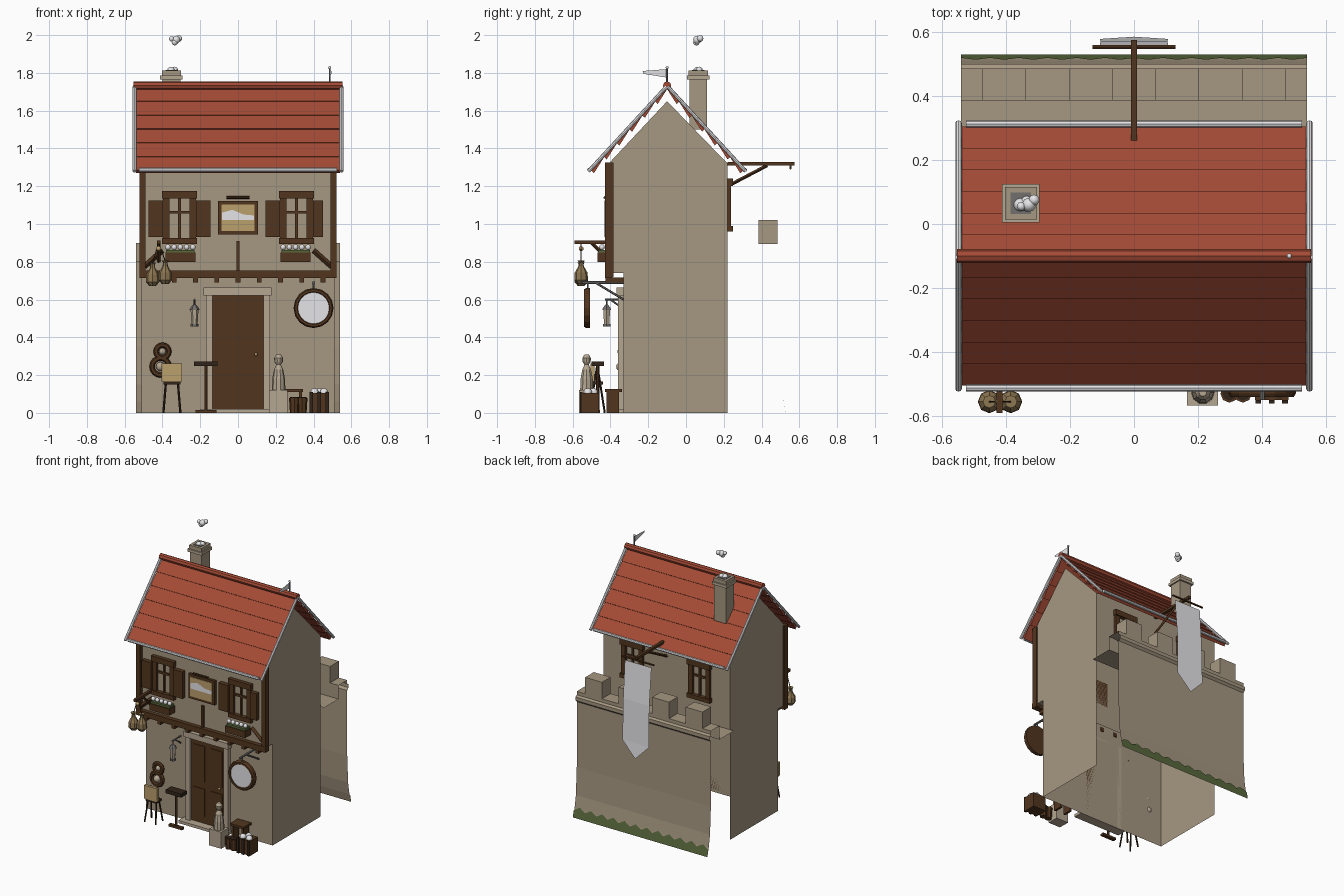
import bpy, bmesh, math
from mathutils import Vector, Matrix

if "Cube" in bpy.data.objects:
    bpy.data.objects.remove(bpy.data.objects["Cube"])


def mat(name, *c):
    m = bpy.data.materials.new(name)
    m.diffuse_color = (*c, 1)
    m.use_nodes = True
    m.node_tree.nodes["Principled BSDF"].inputs["Base Color"].default_value = m.diffuse_color
    return m


PLASTER = mat("plaster", .38, .31, .22)
STONE = mat("pale_stone", .46, .38, .28)
RED = mat("roof_red", .37, .07, .035)
WHITE = mat("white", .78, .78, .80)
WOOD = mat("wood", .085, .036, .013)
DARK = mat("dark_wood", .03, .017, .01)
TAN = mat("light_wood", .50, .35, .15)
CLAY = mat("clay", .27, .185, .085)
GREEN = mat("moss", .10, .14, .045)
IRON = mat("iron", .17, .16, .155)


def finish(name, bm, m, smooth=False):
    me = bpy.data.meshes.new(name)
    bm.to_mesh(me)
    bm.free()
    me.materials.append(m)
    ob = bpy.data.objects.new(name, me)
    bpy.context.collection.objects.link(ob)
    for p in me.polygons:
        p.use_smooth = smooth
    return ob


def sheet(name, verts, faces, m):
    bm = bmesh.new()
    vs = [bm.verts.new(v) for v in verts]
    for f in faces:
        bm.faces.new([vs[i] for i in f])
    bmesh.ops.recalc_face_normals(bm, faces=bm.faces[:])
    return finish(name, bm, m)


def box(name, x0, x1, y0, y1, z0, z1, m):
    bm = bmesh.new()
    mx = Matrix.Translation(((x0 + x1) / 2, (y0 + y1) / 2, (z0 + z1) / 2))
    bmesh.ops.create_cube(bm, size=1, matrix=mx @ Matrix.Diagonal((x1 - x0, y1 - y0, z1 - z0, 1)))
    return finish(name, bm, m)


def tube(name, p, q, r, m, n=6, r2=None):
    p, q = Vector(p), Vector(q)
    bm = bmesh.new()
    mx = Matrix.Translation((p + q) / 2) @ (q - p).to_track_quat('Z', 'Y').to_matrix().to_4x4()
    bmesh.ops.create_cone(bm, cap_ends=True, segments=n, radius1=r,
                          radius2=r if r2 is None else r2, depth=(q - p).length, matrix=mx)
    return finish(name, bm, m)


def extrude_x(name, prof, x0, x1, m, closed=True):
    # sweep a (y, z) profile along x; open profiles become sheets
    n = len(prof)
    vs = [(x, y, z) for x in (x0, x1) for y, z in prof]
    fs = [(i, (i + 1) % n, n + (i + 1) % n, n + i) for i in range(n if closed else n - 1)]
    if closed:
        fs += [tuple(range(n)), tuple(range(n, 2 * n))]
    return sheet(name, vs, fs, m)


def lathe(name, prof, loc, m, n=8):
    # turn an (r, z) profile about the vertical axis
    vs = [(loc[0] + r * math.cos(a * math.tau / n), loc[1] + r * math.sin(a * math.tau / n), loc[2] + z)
          for r, z in prof for a in range(n)]
    fs = [(k * n + a, k * n + (a + 1) % n, (k + 1) * n + (a + 1) % n, (k + 1) * n + a)
          for k in range(len(prof) - 1) for a in range(n)]
    fs += [tuple(range(n)), tuple(range(len(vs) - n, len(vs)))]
    return sheet(name, vs, fs, m)


def ball(name, loc, r, m):
    bm = bmesh.new()
    bmesh.ops.create_uvsphere(bm, u_segments=10, v_segments=6, radius=r, matrix=Matrix.Translation(loc))
    return finish(name, bm, m, True)


def ring(name, loc, r, t, m):
    # upright ring facing the front
    n, k = 16, 6
    vs = [(loc[0] + (r + t * math.cos(b * math.tau / k)) * math.cos(a * math.tau / n),
           loc[1] + t * math.sin(b * math.tau / k),
           loc[2] + (r + t * math.cos(b * math.tau / k)) * math.sin(a * math.tau / n))
          for a in range(n) for b in range(k)]
    fs = [(a * k + b, a * k + (b + 1) % k, (a + 1) % n * k + (b + 1) % k, (a + 1) % n * k + b)
          for a in range(n) for b in range(k)]
    return sheet(name, vs, fs, m)


# House shell: gabled sides, overhanging front, back wall only above the walkway
side = [(-.33, 0), (.22, 0), (.22, 1.32), (-.1, 1.65), (-.4, 1.33), (-.4, .74), (-.33, .74)]
for x in (-.51, .51):
    sheet("side_wall", [(x, y, z) for y, z in side], [range(7)], PLASTER)
extrude_x("front_wall", [(-.33, 0), (-.33, .74), (-.4, .74), (-.4, 1.33)], -.51, .51, PLASTER, False)
extrude_x("back_wall", [(.22, .8), (.22, 1.32)], -.51, .51, PLASTER, False)

# Roof courses, gable trim and gutters
for s in (-1, 1):
    def on_roof(t, d=0):
        return (-.1 + s * (.405 * t - d * .73), 1.725 - .44 * t - d * .68)
    for i in range(6):
        a, b = i / 6, (i + 1) / 6
        extrude_x("roof_course", [on_roof(a, .006), on_roof(b), on_roof(b, .024)], -.54, .54, RED)
    for x in (-.548, .548):
        tube("gable_trim", (x, *on_roof(0, -.004)), (x, *on_roof(1.02, -.004)), .01, WHITE, 8)
    y = -.1 + s * .412
    tube("gutter", (-.525, y, 1.287), (.525, y, 1.287), .011, WHITE, 8)
tube("ridge_cap", (-.553, -.1, 1.733), (.553, -.1, 1.733), .022, RED, 8)

# Chimney with smoke
box("chimney", -.4, -.305, .018, .112, 1.5, 1.77, PLASTER)
box("chimney_cap", -.412, -.295, .005, .125, 1.765, 1.785, STONE)
box("chimney_top", -.403, -.303, .014, .116, 1.785, 1.812, PLASTER)
box("chimney_mouth", -.385, -.321, .032, .098, 1.81, 1.815, IRON)
for x, y, z, r in ((-.355, .06, 1.81, .022), (-.335, .07, 1.815, .018), (-.352, .055, 1.98, .014),
                   (-.328, .06, 1.975, .022), (-.312, .075, 1.982, .017), (-.335, .055, 1.962, .017)):
    ball("smoke", (x, y, z), r, WHITE)

# Pennant on the ridge
tube("pennant_pole", (.485, -.1, 1.74), (.485, -.1, 1.825), .005, IRON)
ball("pole_knob", (.485, -.1, 1.828), .008, WHITE)
sheet("pennant", [(.485, -.1, 1.775), (.485, -.1, 1.82), (.494, -.23, 1.81), (.494, -.225, 1.795)],
      [range(4)], WHITE)

# Rear battlement, merlons and mossy foot
extrude_x("rampart", [(.22, .8), (.385, .8), (.385, .9), (.485, .9), (.485, .875), (.5, .865), (.5, .84),
                      (.485, .825), (.485, .35), (.495, .15), (.51, .06), (.525, 0)],
          -.54, .54, PLASTER, False)
for x in (-.405, -.135, .135, .405):
    box("merlon", x - .0675, x + .0675, .385, .485, .895, 1.02, PLASTER)
n = 24
moss = [(-.54 + 1.08 * i / n, .53, 0) for i in range(n + 1)]
moss += [(-.54 + 1.08 * i / n, (.519, .513)[i % 2], (.05, .075)[i % 2]) for i in range(n + 1)]
sheet("moss_edge", moss, [(i, i + 1, n + 2 + i, n + 1 + i) for i in range(n)], GREEN)

# Banner on a rear beam
box("banner_beam", -.01, .01, .22, .575, 1.31, 1.328, WOOD)
tube("banner_brace", (0, .22, 1.2), (0, .43, 1.31), .009, WOOD, 4)
tube("banner_bar", (-.13, .553, 1.295), (.13, .553, 1.295), .007, WOOD)
tube("banner_hook", (0, .553, 1.29), (0, .553, 1.32), .005, IRON)
sheet("banner", [(-.107, .55, 1.27), (.107, .55, 1.27), (.105, .572, 1.0), (.107, .578, .7),
                 (0, .585, .59), (-.107, .578, .7), (-.105, .572, 1.0)],
      [(0, 1, 2, 6), (2, 3, 5, 6), (3, 4, 5)], WHITE)


def window(cx, y, s, z):
    # s is the outward y direction, z the bottom
    def bar(x0, x1, z0, z1, d, nm):
        box(nm, cx + x0, cx + x1, min(y, y + s * d), max(y, y + s * d), z + z0, z + z1, WOOD)
    bar(-.092, .092, .21, .25, .028, "window_lintel")
    bar(-.092, .092, -.03, 0, .028, "window_sill")
    for x in (-.07, .07):
        bar(x - .017, x + .017, 0, .21, .018, "window_jamb")
    bar(-.007, .007, 0, .21, .012, "window_mullion")
    bar(-.055, .055, .13, .145, .012, "window_crossbar")


for s in (-1, 1):
    window(s * .31, -.4, -1, .925)
    window(s * .27, .22, 1, .99)
    # Shutters, flower boxes, corner posts and braces
    for a, b in ((.145, .222), (.398, .475 if s < 0 else .45)):
        box("shutter", min(s * a, s * b), max(s * a, s * b), -.432, -.4, .93, 1.125, WOOD)
    box("flower_box", s * .305 - .08, s * .305 + .08, -.468, -.402, .8, .848, WOOD)
    box("box_leaves", s * .305 - .075, s * .305 + .075, -.462, -.405, .845, .862, GREEN)
    for i in range(5):
        ball("flower", (s * .305 - .066 + .033 * i, -.445, .877), .015, WHITE)
    box("corner_post", s * .505 - .016, s * .505 + .016, -.428, -.385, .72, 1.325, WOOD)
    tube("corner_brace", (s * .495, -.412, .775), (s * .4, -.412, .86), .014, WOOD, 4)
box("floor_beam", -.522, .522, -.43, -.388, .715, .755, WOOD)
box("top_beam", -.522, .522, -.42, -.398, 1.29, 1.325, WOOD)
box("center_stud", -.009, .009, -.415, -.398, .75, .91, WOOD)
for i in range(9):
    x = -.45 + .1125 * i
    box("joist", x - .013, x + .013, -.425, -.325, .69, .718, WOOD)

# Framed painting with a lamp
box("picture_frame", -.105, .105, -.42, -.4, .945, 1.122, WOOD)
box("picture", -.088, .088, -.424, -.418, .963, 1.104, TAN)
sheet("picture_cloud", [(-.085, -.426, 1.02), (.085, -.426, 1.02), (.085, -.426, 1.045), (.03, -.426, 1.05),
                        (-.03, -.426, 1.075), (-.085, -.426, 1.06)], [range(6)], WHITE)
tube("picture_lamp", (-.06, -.43, 1.14), (.06, -.43, 1.14), .007, WOOD)

# Doorway
box("door", -.135, .135, -.342, -.33, .02, .625, WOOD)
for x in (-.07, .07):
    for z0, z1 in ((.07, .27), (.32, .58)):
        box("door_panel", x - .045, x + .045, -.347, -.341, z0, z1, WOOD)
for s in (-1, 1):
    box("door_jamb", s * .152 - .018, s * .152 + .018, -.36, -.33, 0, .625, STONE)
box("door_lintel", -.183, .178, -.368, -.33, .622, .665, STONE)
box("doorstep", -.2, .18, -.4, -.33, 0, .02, STONE)
ball("door_knob", (.095, -.352, .31), .009, TAN)

# Hanging jugs on an arm
box("jug_arm", -.43, -.41, -.59, -.4, .895, .913, WOOD)
tube("jug_brace", (-.42, -.4, .8), (-.42, -.5, .9), .009, WOOD, 4)
for x, z in ((-.452, .672), (-.385, .682)):
    lathe("jug", [(.018, 0), (.036, .022), (.034, .06), (.014, .095), (.012, .115), (.02, .125)],
          (x, -.555, z), CLAY)
    tube("jug_cord", (x, -.555, z + .12), (-.42, -.555, .9), .003, WOOD, 5)
ball("cord_knot", (-.42, -.555, .87), .013, TAN)

# Round hanging sign
tube("sign_rim", (.4, -.508, .555), (.4, -.53, .555), .106, WOOD, 16)
tube("sign_face", (.4, -.528, .555), (.4, -.536, .555), .083, WHITE, 20)
ring("sign_ring", (.4, -.53, .555), .093, .012, WOOD)
tube("sign_arm", (.4, -.33, .69), (.4, -.55, .69), .008, IRON)
tube("sign_brace", (.4, -.33, .6), (.4, -.48, .69), .006, IRON)
tube("sign_chain", (.4, -.52, .65), (.4, -.52, .69), .005, IRON)

# Wall lantern
tube("lantern_arm", (-.23, -.33, .6), (-.23, -.43, .6), .005, IRON)
tube("lantern_brace", (-.23, -.33, .55), (-.23, -.4, .6), .005, IRON)
tube("lantern_hook", (-.23, -.42, .56), (-.23, -.42, .6), .004, IRON)
lathe("lantern_cap", [(.027, 0), (.022, .012), (.006, .03)], (-.23, -.42, .545), IRON, 6)
lathe("lantern_glass", [(.016, 0), (.021, .08)], (-.23, -.42, .468), STONE, 6)
lathe("lantern_base", [(.022, 0), (.022, .012)], (-.23, -.42, .458), IRON, 6)

# Wall wreaths
for x, z, r in ((-.4, .325, .034), (-.41, .245, .045)):
    ring("wreath", (x, -.345, z), r, .014, WOOD)
    ball("wreath_center", (x, -.345, z), r * .55, STONE)

# Stool with a leaning board, and a cafe table
box("easel_board", -.405, -.297, -.505, -.485, .165, .262, TAN)
box("stool_seat", -.395, -.305, -.5, -.44, .15, .165, DARK)
for x, y in ((-.03, -.51), (.03, -.51), (-.03, -.43), (.03, -.43)):
    tube("stool_leg", (-.35 + x * .8, -.47, .255), (-.35 + x * 1.5, y, 0), .006, DARK)
box("table_top", -.233, -.108, -.5, -.435, .247, .273, DARK)
tube("table_post", (-.17, -.467, .01), (-.17, -.467, .25), .009, WOOD)
box("table_foot", -.225, -.115, -.48, -.454, 0, .016, WOOD)

# Statue on a plinth
box("plinth", .165, .262, -.567, -.485, 0, .12, STONE)
lathe("statue", [(.036, 0), (.034, .06), (.024, .11), (.012, .135), (.022, .15), (.024, .17), (.012, .19)],
      (.215, -.526, .12), STONE, 10)

# Bench, buckets and crate
box("bench_seat", .235, .345, -.43, -.34, .11, .126, WOOD)
for x in (.25, .33):
    box("bench_leg", x - .008, x + .008, -.42, -.355, 0, .11, WOOD)
for x in (.298, .34):
    tube("bucket", (x, -.53, 0), (x, -.53, .08), .023, WOOD, 8, .028)
    tube("bucket_fill", (x, -.53, .079), (x, -.53, .084), .022, DARK, 8)
box("crate", .378, .482, -.55, -.46, 0, .105, WOOD)
for x in (.388, .43, .472):
    box("crate_slat", x - .009, x + .009, -.56, -.549, 0, .11, DARK)
for x, y in ((.405, -.52), (.43, -.49), (.455, -.52)):
    ball("crate_goods", (x, y, .108), .023, WHITE)
